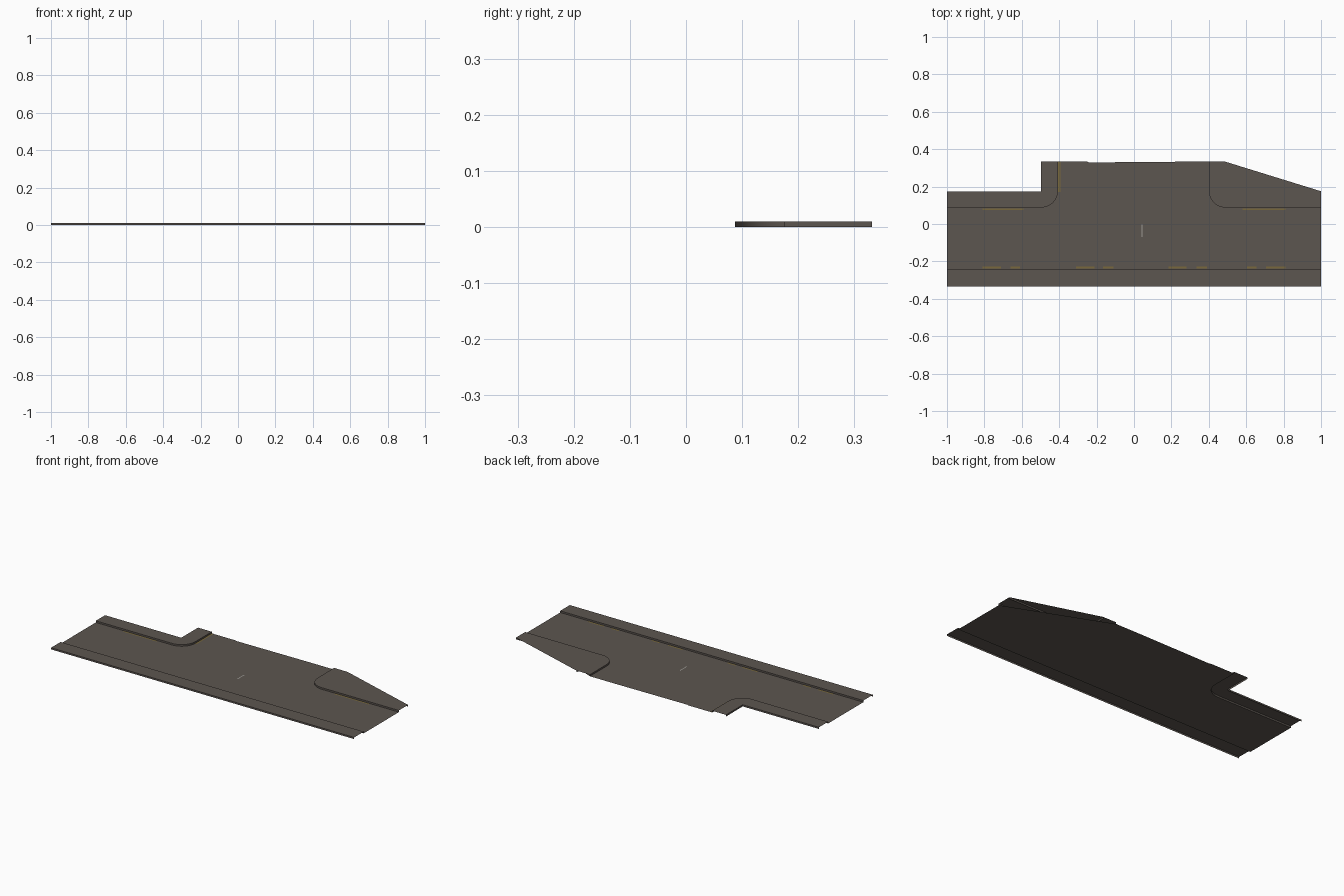
import bpy, bmesh, math

if "Cube" in bpy.data.objects:
    bpy.data.objects.remove(bpy.data.objects["Cube"])

H = 0.01            # kerb height
Y = 0.333           # half depth
FRONT_KERB = -0.243
BACK_KERB = 0.088
BACK_EDGE = 0.175


def material(name, rgb):
    m = bpy.data.materials.new(name)
    m.diffuse_color = (*rgb, 1)
    m.use_nodes = True
    m.node_tree.nodes["Principled BSDF"].inputs["Base Color"].default_value = m.diffuse_color
    return m


asphalt = material("warm_grey_asphalt", (0.108, 0.092, 0.080))
yellow = material("dull_yellow_paint", (0.19, 0.14, 0.045))
white = material("pale_grey_paint", (0.35, 0.34, 0.31))


def finish(bm, name, mat):
    me = bpy.data.meshes.new(name)
    bm.to_mesh(me)
    bm.free()
    me.materials.append(mat)
    ob = bpy.data.objects.new(name, me)
    bpy.context.collection.objects.link(ob)
    return ob


def sheet(name, outline, z, mat):
    """Flat single-sided plate, outline counter-clockwise."""
    bm = bmesh.new()
    f = bm.faces.new([bm.verts.new((x, y, z)) for x, y in outline])
    bmesh.ops.triangulate(bm, faces=[f])
    return finish(bm, name, mat)


def pavement(name, outline):
    """Raised top with side walls; the tile's joining ends stay open."""
    bm = bmesh.new()
    top = [bm.verts.new((x, y, H)) for x, y in outline]
    low = [bm.verts.new((x, y, 0)) for x, y in outline]
    n = len(outline)
    for i in range(n):
        j = (i + 1) % n
        (ax, ay), (bx, by) = outline[i], outline[j]
        tile_end = (abs(ax) == 1 and ax == bx) or (ay == Y and by == Y)
        if not tile_end:
            bm.faces.new((low[i], low[j], top[j], top[i]))
    f = bm.faces.new(top)
    bmesh.ops.triangulate(bm, faces=[f])
    loose = [v for v in bm.verts if not v.link_faces]
    bmesh.ops.delete(bm, geom=loose, context='VERTS')
    ob = finish(bm, name, asphalt)
    bpy.ops.object.select_all(action='DESELECT')
    ob.select_set(True)
    bpy.context.view_layer.objects.active = ob
    bpy.ops.object.shade_smooth_by_angle(angle=math.radians(35))


def kerb_line(side, outer, inner):
    """Kerb path from the tile's side, round the corner, up the side road."""
    r = abs(outer - inner)
    pts = [(side, BACK_KERB)]
    for i in range(11):
        a = math.pi / 2 * i / 10
        pts.append((outer - side * r * math.sin(a),
                    BACK_KERB + r - r * math.cos(a)))
    return pts + [(inner, Y)]


left = kerb_line(-1, -0.497, -0.406)
right = kerb_line(1, 0.489, 0.401)

# Pavements: straight front one and two corner ones
pavement("front_pavement", [(-1, -Y), (1, -Y), (1, FRONT_KERB), (-1, FRONT_KERB)])
pavement("left_corner_pavement",
         left + [(-0.497, Y), (-0.497, BACK_EDGE), (-1, BACK_EDGE)])
pavement("right_corner_pavement",
         [(1, BACK_KERB), (1, BACK_EDGE), (0.489, BACK_EDGE), (0.489, Y)]
         + right[:0:-1])

# Road surface with the slightly recessed side-road end
road = [(-1, FRONT_KERB), (1, FRONT_KERB)] + right
road += [(0.24, Y), (0.23, 0.329), (-0.24, 0.329), (-0.25, Y)] + left[::-1]
sheet("road", road, 0, asphalt)


def mark(name, x0, x1, y0, y1, mat):
    sheet(name, [(x0, y0), (x1, y0), (x1, y1), (x0, y1)], 0.0008, mat)


# Worn yellow kerb lines
for x0, x1 in [(-0.81, -0.71), (-0.66, -0.61), (-0.31, -0.21), (-0.165, -0.11),
               (0.185, 0.28), (0.335, 0.39), (0.605, 0.655), (0.705, 0.81)]:
    mark("front_kerb_line", x0, x1, -0.238, -0.228, yellow)
for x0, x1 in [(-0.81, -0.59), (0.58, 0.81)]:
    mark("back_kerb_line", x0, x1, 0.074, 0.084, yellow)
mark("side_road_line", -0.405, -0.394, 0.17, Y, yellow)

# Small centre mark
mark("centre_mark", 0.040, 0.046, -0.07, -0.003, white)
